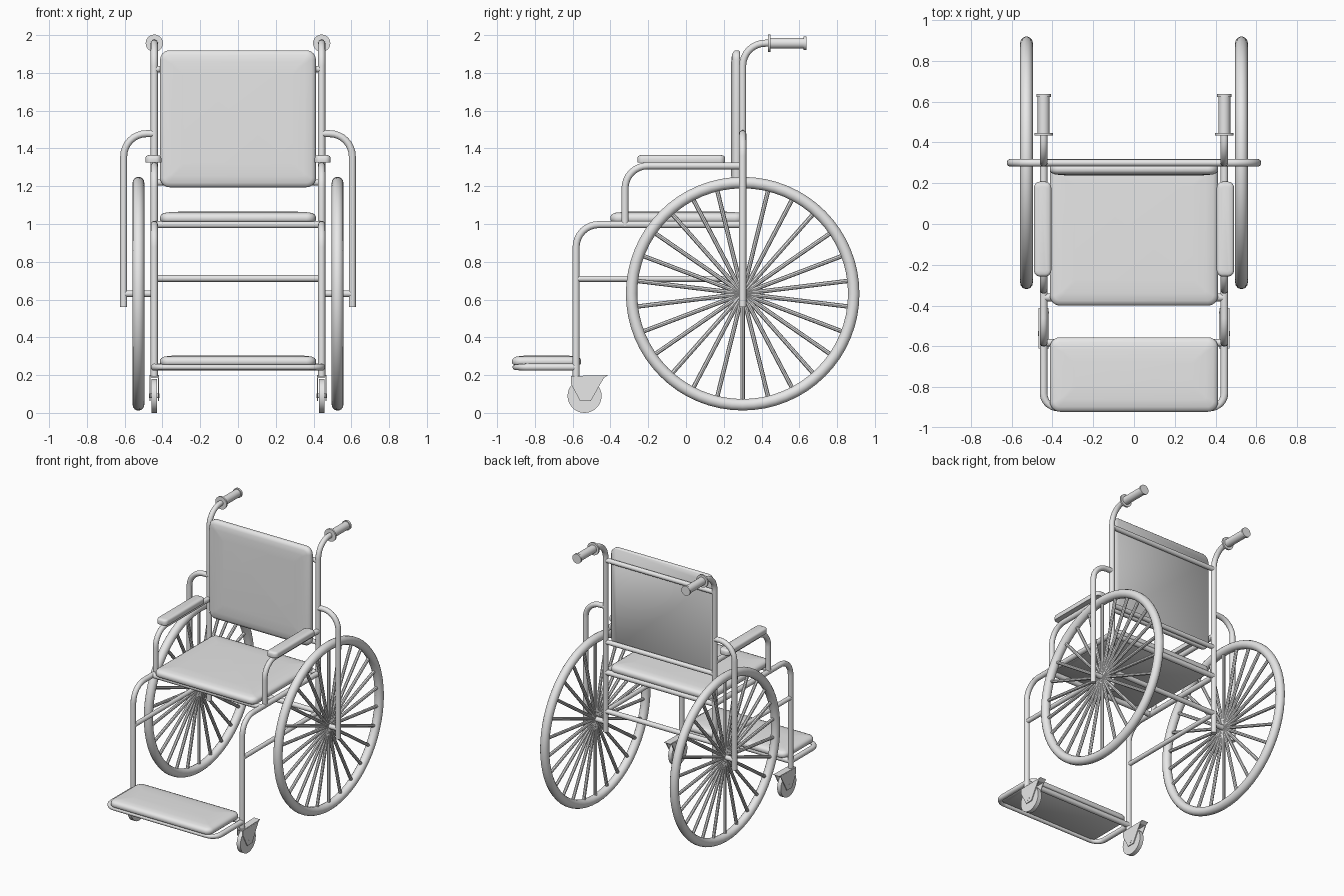
import bpy, bmesh
from math import pi, sin, cos, radians
from mathutils import Vector, Matrix

if "Cube" in bpy.data.objects:
    bpy.data.objects.remove(bpy.data.objects["Cube"])

grey = bpy.data.materials.new("plain_grey")
grey.use_nodes = True
grey.diffuse_color = (0.8, 0.8, 0.8, 1)
grey.node_tree.nodes["Principled BSDF"].inputs["Base Color"].default_value = (0.8, 0.8, 0.8, 1)

TUBE = 0.019      # main frame tube radius
SIDE = 0.443      # frame half width
BACK = 0.3        # y of the rear posts and the axle
FRONT = -0.582    # y of the front legs
HUB_Z = 0.631


def finish(name, bm, angle=40):
    bmesh.ops.recalc_face_normals(bm, faces=bm.faces)
    mesh = bpy.data.meshes.new(name)
    bm.to_mesh(mesh)
    bm.free()
    mesh.materials.append(grey)
    obj = bpy.data.objects.new(name, mesh)
    bpy.context.collection.objects.link(obj)
    bpy.ops.object.select_all(action='DESELECT')
    obj.select_set(True)
    bpy.context.view_layer.objects.active = obj
    bpy.ops.object.shade_smooth_by_angle(angle=radians(angle))
    return obj


def rounded_path(points, bend, steps=8):
    """Replace the inner corners of a path by arcs."""
    pts = [Vector(p) for p in points]
    out = [pts[0]]
    for a, b, c in zip(pts, pts[1:], pts[2:]):
        u, v = (a - b).normalized(), (c - b).normalized()
        centre = b + (u + v) * bend
        for i in range(steps + 1):
            t = i / steps * pi / 2
            out.append(centre - v * bend * cos(t) - u * bend * sin(t))
    return out + [pts[-1]]


def tube(name, points, radius=TUBE, bend=0.12, sides=14):
    """Sweep a circle along a path that lies in one plane."""
    path = rounded_path(points, bend)
    ends = [(q - p).normalized() for p, q in zip(path, path[1:])]
    normal = ends[0].cross(ends[-1])
    if normal.length < 0.01:
        normal = ends[0].orthogonal()
    normal.normalize()
    bm = bmesh.new()
    rings = []
    for i, p in enumerate(path):
        d = (ends[max(i - 1, 0)] + ends[min(i, len(ends) - 1)]).normalized()
        w = d.cross(normal)
        rings.append([bm.verts.new(p + (normal * cos(2 * pi * k / sides)
                      + w * sin(2 * pi * k / sides)) * radius) for k in range(sides)])
    for r, s in zip(rings, rings[1:]):
        for k in range(sides):
            j = (k + 1) % sides
            bm.faces.new((r[k], r[j], s[j], s[k]))
    bm.faces.new(rings[0])
    bm.faces.new(rings[-1])
    return finish(name, bm)


def cushion(name, centre, size, corner, soft, upright=False):
    """Rounded pad with a flat base and a softly crowned face."""
    bm = bmesh.new()
    rings = []
    for inset, height in ((0.1, 0), (0, 0.12), (0, 0.5), (0.12, 0.72), (0.4, 0.87), (1, 0.95), (2, 1)):
        inset *= soft
        r = max(corner - inset, 0.012)
        hx, hy = size[0] / 2 - inset - r, size[1] / 2 - inset - r
        ring = []
        for q, (sx, sy) in enumerate(((1, 1), (-1, 1), (-1, -1), (1, -1))):
            for i in range(7):
                t = (q + i / 6) * pi / 2
                ring.append(bm.verts.new((sx * hx + r * cos(t), sy * hy + r * sin(t), height * size[2])))
        rings.append(ring)
    for r, s in zip(rings, rings[1:]):
        for k in range(len(r)):
            j = (k + 1) % len(r)
            bm.faces.new((r[k], r[j], s[j], s[k]))
    bm.faces.new(rings[0])
    bm.faces.new(rings[-1])
    if upright:
        bmesh.ops.rotate(bm, verts=bm.verts, matrix=Matrix.Rotation(pi / 2, 3, 'X'))
    bmesh.ops.translate(bm, verts=bm.verts, vec=centre)
    return finish(name, bm, 50)


def ring_wheel(name, x):
    """Round tyre lying in the y-z plane."""
    bm = bmesh.new()
    major, minor, around, sides = 0.588, 0.031, 64, 14
    grid = [[bm.verts.new((x + minor * cos(b),
                           BACK + (major + minor * sin(b)) * cos(a),
                           HUB_Z + (major + minor * sin(b)) * sin(a)))
             for b in (2 * pi * k / sides for k in range(sides))]
            for a in (2 * pi * i / around for i in range(around))]
    for i in range(around):
        r, s = grid[i], grid[(i + 1) % around]
        for k in range(sides):
            j = (k + 1) % sides
            bm.faces.new((r[k], r[j], s[j], s[k]))
    return finish(name, bm)


def plate(name, x, thick, outline):
    """Flat plate in the y-z plane."""
    bm = bmesh.new()
    face = bm.faces.new([bm.verts.new((x - thick / 2, y, z)) for y, z in outline])
    out = bmesh.ops.extrude_face_region(bm, geom=[face])
    moved = [v for v in out["geom"] if isinstance(v, bmesh.types.BMVert)]
    bmesh.ops.translate(bm, verts=moved, vec=(thick, 0, 0))
    return finish(name, bm, 30)


for side, s in (("left", 1), ("right", -1)):
    x = s * SIDE
    # Frame tubes
    tube(side + "_rear_post", [(x, BACK, 0.56), (x, BACK, 1.957), (x, 0.45, 1.957)])
    tube(side + "_seat_rail_and_front_leg", [(x, BACK, 0.997), (x, FRONT, 0.997), (x, FRONT, 0.19)])
    tube(side + "_lower_rail", [(x, FRONT, 0.71), (x, BACK, 0.71)], 0.016)
    tube(side + "_armrest_tube", [(x, BACK, 1.308), (x, -0.323, 1.308), (x, -0.323, 0.99)])
    tube(side + "_outer_wheel_support", [(x, BACK, 1.478), (s * 0.605, BACK, 1.478), (s * 0.605, BACK, 0.56)])
    cushion(side + "_armrest_pad", (s * 0.448, -0.025, 1.325), (0.085, 0.465, 0.04), 0.03, 0.012)

    # Push handle
    for part, y0, y1, r in (("grip", 0.44, 0.63, 0.029), ("grip_flange", 0.435, 0.447, 0.046),
                            ("grip_end", 0.622, 0.637, 0.035)):
        tube(side + "_" + part, [(x, y0, 1.957), (x, y1, 1.957)], r, sides=24)

    # Large wheel
    wx = s * 0.527
    ring_wheel(side + "_tyre", wx)
    tube(side + "_axle", [(x, BACK, HUB_Z), (s * 0.605, BACK, HUB_Z)], 0.018)
    for i in range(26):
        a = pi / 2 + 2 * pi * i / 26
        tube(side + "_spoke", [(wx, BACK, HUB_Z),
             (wx, BACK + 0.575 * cos(a), HUB_Z + 0.575 * sin(a))], 0.0115, sides=8)

    # Caster
    tube(side + "_caster_wheel", [(x - 0.015, -0.537, 0.09), (x + 0.015, -0.537, 0.09)], 0.09, sides=32)
    tube(side + "_caster_pin", [(x - 0.027, -0.537, 0.09), (x + 0.027, -0.537, 0.09)], 0.012)
    for edge in (-0.023, 0.023):
        plate(side + "_caster_fork", x + edge, 0.006,
              [(-0.61, 0.192), (-0.43, 0.192), (-0.455, 0.15), (-0.505, 0.062), (-0.56, 0.062), (-0.61, 0.155)])
    plate(side + "_caster_top", x, 0.05, [(-0.61, 0.185), (-0.61, 0.195), (-0.412, 0.2), (-0.435, 0.185)])

# Cross bars between the sides
for name, y, z, r in (("upper_back_bar", BACK, 1.82, 0.017), ("lower_back_bar", BACK, 1.22, 0.017),
                      ("rear_seat_bar", BACK, 0.997, TUBE), ("front_seat_bar", -0.36, 0.997, TUBE),
                      ("lower_rear_bar", BACK, 0.712, 0.018), ("footrest_rear_bar", FRONT, 0.242, TUBE)):
    tube(name, [(-SIDE, y, z), (SIDE, y, z)], r)

# Footrest loop
tube("footrest_tube", [(-SIDE, FRONT, 0.242), (-SIDE, -0.905, 0.242),
                       (SIDE, -0.905, 0.242), (SIDE, FRONT, 0.242)], bend=0.075)

# Pads
cushion("seat", (0, -0.045, 1.013), (0.825, 0.71, 0.053), 0.05, 0.06)
cushion("footrest_pad", (0, -0.738, 0.255), (0.825, 0.365, 0.05), 0.05, 0.06)
cushion("backrest", (0, 0.285, 1.557), (0.825, 0.725, 0.048), 0.05, 0.06, True)
